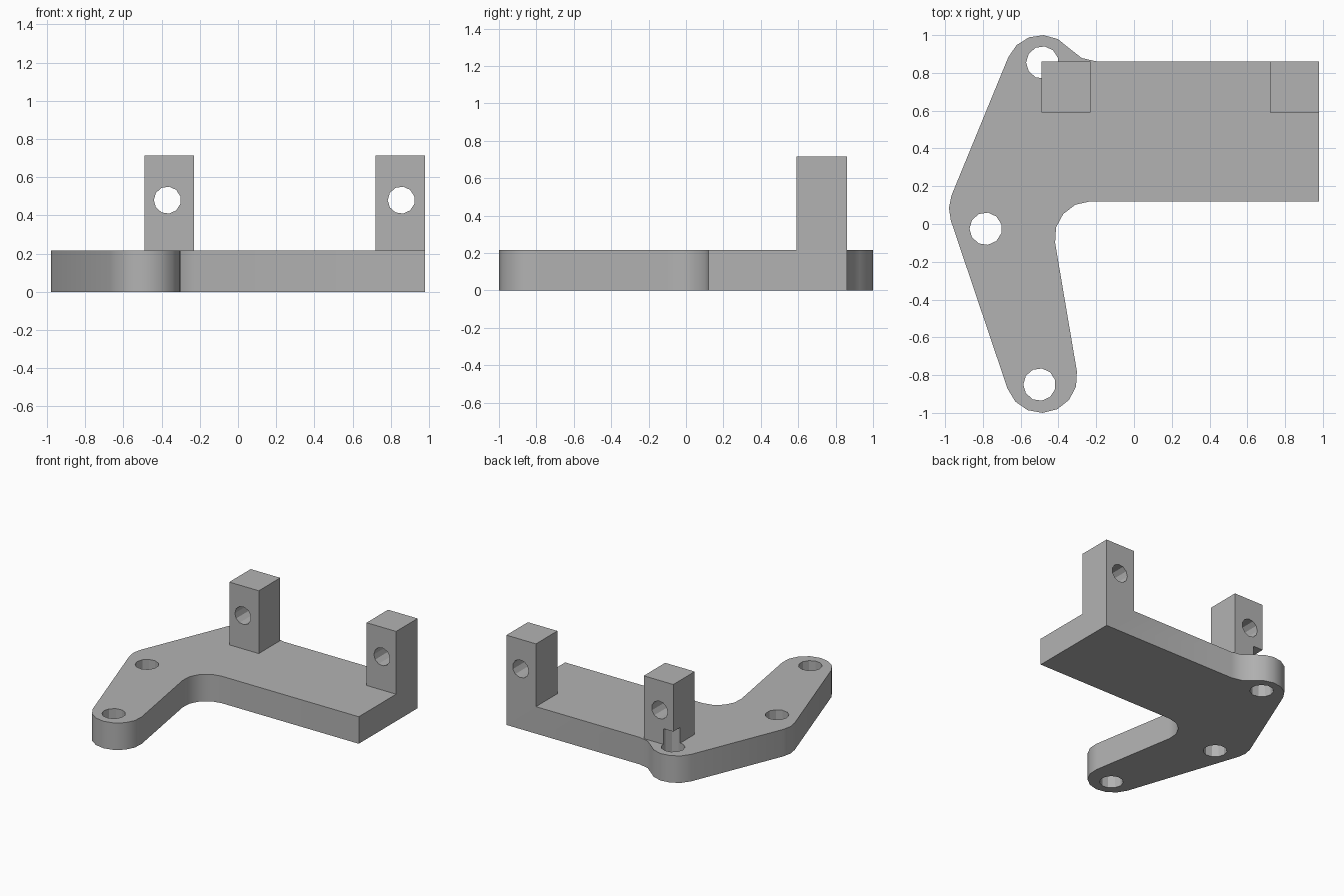
import bpy, bmesh
from math import cos, sin, radians, pi
from mathutils import Matrix, Vector

cube = bpy.data.objects.get("Cube")
if cube:
    bpy.data.objects.remove(cube, do_unlink=True)

THICK = 0.215      # plate thickness
TOP = 0.715        # top of the posts
BACK = 0.86        # back edge of the plate
RIGHT = 0.98       # end of the plate
R = 0.19           # corner and fillet radius

grey = bpy.data.materials.new("plain grey")
grey.use_nodes = True
grey.diffuse_color = (0.45, 0.45, 0.45, 1)
grey.node_tree.nodes["Principled BSDF"].inputs["Base Color"].default_value = (0.45, 0.45, 0.45, 1)


def make_object(name, bm):
    bmesh.ops.recalc_face_normals(bm, faces=bm.faces)
    mesh = bpy.data.meshes.new(name)
    bm.to_mesh(mesh)
    bm.free()
    mesh.materials.append(grey)
    obj = bpy.data.objects.new(name, mesh)
    bpy.context.collection.objects.link(obj)
    return obj


def arc(cx, cy, start, end, steps):
    angles = [radians(start + (end - start) * i / steps) for i in range(steps + 1)]
    return [(cx + R * cos(a), cy + R * sin(a)) for a in angles]


def prism(name, outline, height):
    bm = bmesh.new()
    face = bm.faces.new([bm.verts.new((x, y, 0)) for x, y in outline])
    ext = bmesh.ops.extrude_face_region(bm, geom=[face])
    verts = [v for v in ext["geom"] if isinstance(v, bmesh.types.BMVert)]
    bmesh.ops.translate(bm, verts=verts, vec=(0, 0, height))
    return make_object(name, bm)


def box(name, low, high):
    bm = bmesh.new()
    low, high = Vector(low), Vector(high)
    bmesh.ops.create_cube(bm, size=1)
    bmesh.ops.scale(bm, vec=high - low, verts=bm.verts)
    bmesh.ops.translate(bm, vec=(low + high) / 2, verts=bm.verts)
    return make_object(name, bm)


def drill(name, center, radius, depth, axis):
    bm = bmesh.new()
    bmesh.ops.create_cone(bm, cap_ends=True, segments=11, radius1=radius,
                          radius2=radius, depth=depth)
    # One corner points to -x
    turn = Matrix.Rotation(pi / 2, 4, "Z")
    if axis == "Y":
        turn = Matrix.Rotation(pi / 2, 4, "X") @ turn
    bmesh.ops.transform(bm, matrix=Matrix.Translation(center) @ turn, verts=bm.verts)
    return make_object(name, bm)


def combine(target, other, operation):
    mod = target.modifiers.new(operation.lower(), "BOOLEAN")
    mod.operation = operation
    mod.solver = "EXACT"
    mod.object = other
    bpy.context.view_layer.update()
    mesh = bpy.data.meshes.new_from_object(
        target.evaluated_get(bpy.context.evaluated_depsgraph_get()))
    target.modifiers.clear()
    target.data = mesh
    bpy.data.objects.remove(other, do_unlink=True)


# Base plate: three rounded lobes, a straight deck and two concave fillets
outline = arc(-0.49, 0.81, 39, 158, 5)
outline += arc(-0.79, 0.08, 158, 199, 2)
outline += arc(-0.49, -0.81, 199, 369, 7)
outline += arc(-0.23, -0.07, 189, 90, 4)
outline += [(RIGHT, 0.12), (RIGHT, BACK)]
outline += arc(-0.195, BACK + R, 270, 219, 2)[:-1]
bracket = prism("mounting_bracket", outline, THICK)

# Two upright posts, flush with the back edge
for x0, x1 in ((-0.49, -0.23), (0.72, RIGHT)):
    combine(bracket, box("post", (x0, 0.59, 0.1), (x1, BACK, TOP)), "UNION")

# Cross holes through the posts
for x in (-0.37, 0.855):
    combine(bracket, drill("post_hole", (x, 0.72, 0.48), 0.071, 0.6, "Y"), "DIFFERENCE")

# Screw holes; the rear one also bites into the foot of its post
for x, y in ((-0.485, 0.855), (-0.785, -0.025), (-0.5, -0.85)):
    combine(bracket, drill("screw_hole", (x, y, 0.07), 0.086, 0.54, "Z"), "DIFFERENCE")

# Merge leftover coplanar splits
bm = bmesh.new()
bm.from_mesh(bracket.data)
bmesh.ops.remove_doubles(bm, verts=bm.verts, dist=0.0005)
bmesh.ops.dissolve_limit(bm, angle_limit=radians(0.5), verts=bm.verts, edges=bm.edges)
bm.to_mesh(bracket.data)
bm.free()
bracket.data.materials.clear()
bracket.data.materials.append(grey)

bpy.ops.object.select_all(action="DESELECT")
bracket.select_set(True)
bpy.context.view_layer.objects.active = bracket
bpy.ops.object.shade_smooth_by_angle(angle=radians(30))
